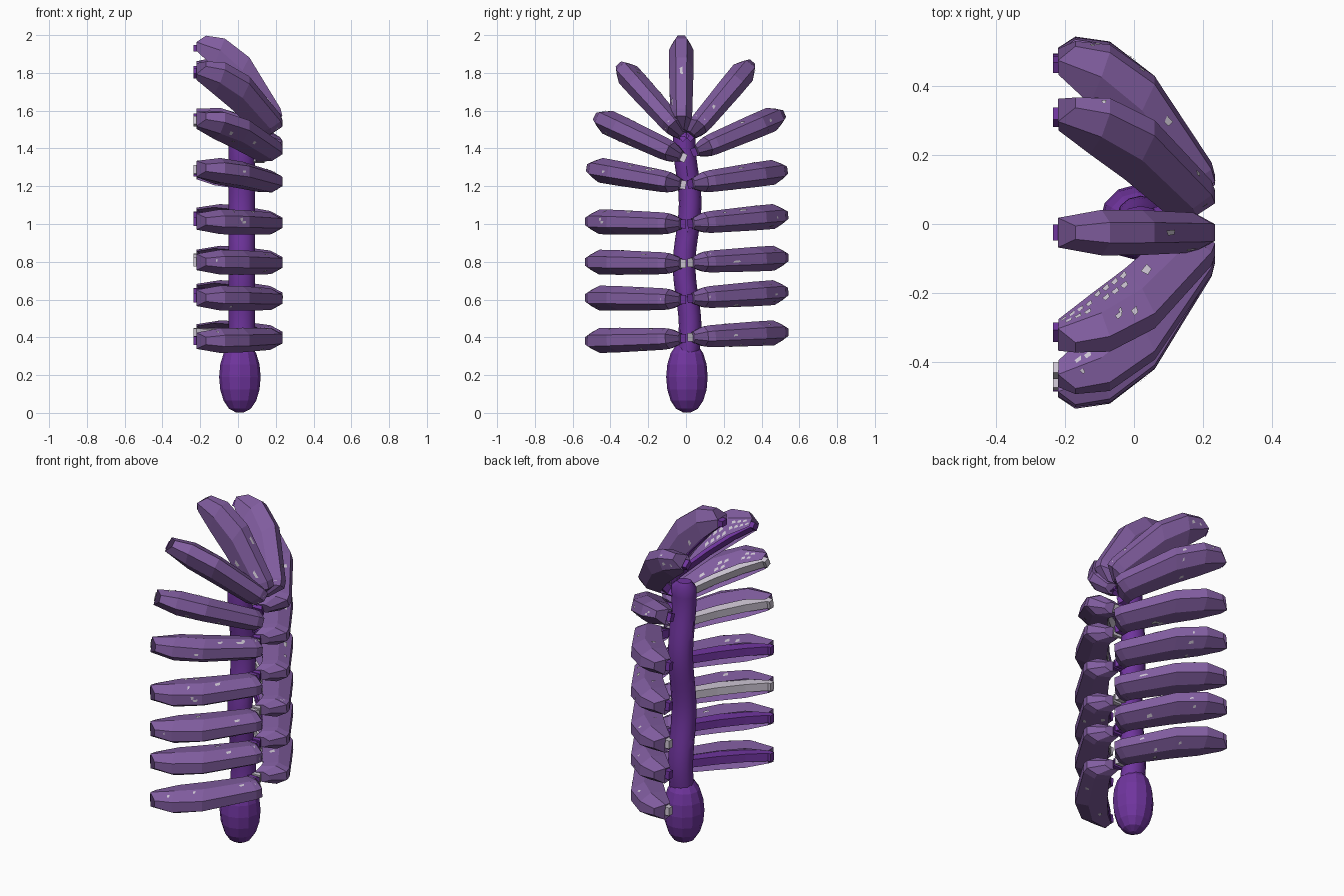
import bpy, bmesh, math, random
from mathutils import Vector

cube = bpy.data.objects.get("Cube")
if cube:
    bpy.data.objects.remove(cube, do_unlink=True)

random.seed(4)


def material(name, color):
    m = bpy.data.materials.new(name)
    m.use_nodes = True
    m.diffuse_color = (*color, 1)
    m.node_tree.nodes["Principled BSDF"].inputs["Base Color"].default_value = (*color, 1)
    return m


MUTED = material("muted purple", (0.22, 0.11, 0.35))
BRIGHT = material("bright purple", (0.16, 0.035, 0.34))
GREY = material("pale grey", (0.6, 0.55, 0.64))


def finish(name, bm, mat):
    mesh = bpy.data.meshes.new(name)
    bm.to_mesh(mesh)
    bm.free()
    mesh.materials.append(mat)
    obj = bpy.data.objects.new(name, mesh)
    bpy.context.collection.objects.link(obj)
    return obj


def loft(name, sections, mat):
    """Skin a list of closed cross-sections and cap both ends."""
    bm = bmesh.new()
    rings = [[bm.verts.new(p) for p in s] for s in sections]
    n = len(rings[0])
    for a, b in zip(rings, rings[1:]):
        for i in range(n):
            j = (i + 1) % n
            bm.faces.new((a[i], a[j], b[j], b[i]))
    bm.faces.new(rings[0])
    bm.faces.new(rings[-1])
    bmesh.ops.recalc_face_normals(bm, faces=bm.faces)
    return finish(name, bm, mat)


def ring(center, rx, ry):
    steps = [math.tau * i / 12 for i in range(12)]
    return [Vector(center) + Vector((math.cos(a) * rx, math.sin(a) * ry, 0)) for a in steps]


# Bulb at the foot
bulb = []
for i in range(9):
    t = math.pi * (0.04 + 0.92 * i / 8)
    r = 0.11 * math.sin(t) ** 0.85
    bulb.append(ring((0.01, 0.005, 0.19 - 0.19 * math.cos(t)), r, r))
loft("bulb", bulb, BRIGHT)

# Wavy stem
stem = []
for i in range(25):
    z = 0.32 + 1.18 * i / 24
    sway = 0.016 * math.cos((z - 0.45) * math.tau / 0.66)
    stem.append(ring((0.02, 0.006 + sway, z), 0.07, 0.06))
stem.append(ring((0.01, 0.0, 1.535), 0.04, 0.035))
stem_obj = loft("stem", stem, BRIGHT)
bpy.context.view_layer.objects.active = stem_obj
stem_obj.select_set(True)
bpy.ops.object.shade_smooth_by_angle(angle=math.radians(35))
stem_obj.select_set(False)

# Rib profile: (reach, x) of the outer ridge, the inner edge, and half width
OUTER = [(0.04, 0.17), (0.11, 0.235), (0.15, 0.225), (0.42, 0.06), (0.52, -0.07), (0.535, -0.17)]
INNER = [(0.02, 0.09), (0.06, 0.10), (0.09, 0.09), (0.25, -0.03), (0.365, -0.13), (0.45, -0.22)]
WIDTH = [0.03, 0.054, 0.058, 0.065, 0.066, 0.043]
# Husk cross-section (width share, depth share), with a channel on the inside
HUSK = [(-0.45, 0), (0.45, 0), (1, 0.4), (0.85, 0.97),
        (0.45, 0.6), (-0.45, 0.6), (-0.85, 0.97), (-1, 0.4)]
LAST = len(OUTER) - 1


def flecks(name, husk, spots):
    """Thin pale plates on the husk: (station, side, start, length, offset, height)."""
    bm = bmesh.new()
    for s, k, start, length, low, height in spots:
        m = (k + 1) % len(HUSK)
        a, b, c, d = husk[s][k], husk[s][m], husk[s + 1][m], husk[s + 1][k]
        middle = sum(husk[s] + husk[s + 1], Vector()) / (2 * len(HUSK))
        normal = (b - a).cross(d - a).normalized()
        if normal.dot((a + b + c + d) / 4 - middle) < 0:
            normal.negate()
        corners = [(start, low), (start + length, low + 0.05),
                   (start + length * 0.8, low + height), (start + length * 0.1, low + height * 0.8)]
        bm.faces.new([bm.verts.new(a.lerp(d, u).lerp(b.lerp(c, u), v) + normal * 0.004)
                      for u, v in corners])
    finish(name, bm, GREY)


def rib(name, base, degrees, bar_mat, streaks=0):
    angle = math.radians(degrees)
    reach = Vector((0, math.cos(angle), math.sin(angle)))
    side = Vector((0, -math.sin(angle), math.cos(angle)))

    def point(p, w):
        return Vector(base) + reach * p[0] + Vector((p[1], 0, 0)) + side * w

    # Faceted husk, its shoulders drawn out into two points at the tip
    husk = []
    for i, (o, n, w) in enumerate(zip(OUTER, INNER, WIDTH)):
        section = [point(o, 0).lerp(point(n, 0), d) + side * w * u for u, d in HUSK]
        if i == LAST:
            section[2].x -= 0.03
            section[-1].x -= 0.03
        husk.append(section)
    loft(name + "_husk", husk, MUTED)

    # Square bar lying in the channel, rooted in the stem and poking past the tip
    lines = [((0.0, 0.14), (0.0, 0.03))]
    for o, n in zip(OUTER, INNER):
        a, b = Vector(o), Vector(n)
        lines.append((a.lerp(b, 0.58), a.lerp(b, 0.97)))
    lines.append(((lines[-1][0][0], -0.235), (lines[-1][1][0], -0.235)))
    h = 0.023
    loft(name + "_bar", [[point(a, -h), point(a, h), point(b, h), point(b, -h)]
                         for a, b in lines], bar_mat)

    # Pale flecks scattered over the husk, with dense streaks on some upper sides
    spots = [(random.choice((1, 2, 2, 3, 3, 4)), random.choice((0, 1, 7, 6, 2)),
              random.uniform(0.1, 0.7), random.uniform(0.06, 0.18),
              random.uniform(0.1, 0.5), random.uniform(0.2, 0.35)) for _ in range(6)]
    for i in range(streaks):
        spots.append((3 + i % 2, 6, 0.05 + 0.12 * (i // 2), 0.17, 0.1 + 0.17 * (i % 4), 0.22))
    flecks(name + "_flecks", husk, spots)


# Ribs in pairs: front base height and tilt, back base height and tilt
PAIRS = [(0.395, -1.5, 0.40, 3), (0.60, 1, 0.605, 4), (0.79, 1, 0.795, 3), (1.00, 1.5, 1.00, 5),
         (1.205, 10, 1.21, 8), (1.345, 25, 1.375, 23), (1.45, 48, 1.45, 50)]
GREY_FRONT = {2, 4, 5}
GREY_BACK = {0, 2}
STREAKS = {5: 8, 6: 14}
for i, (front_z, front, back_z, back) in enumerate(PAIRS):
    rib(f"front_rib_{i + 1}", (0, 0, front_z), 180 - front,
        GREY if i in GREY_FRONT else BRIGHT, STREAKS.get(i, 0))
    rib(f"back_rib_{i + 1}", (0, 0.03 if i == 5 else 0.008, back_z), back,
        GREY if i in GREY_BACK else BRIGHT)
rib("top_rib", (0, -0.025, 1.462), 90, BRIGHT)
